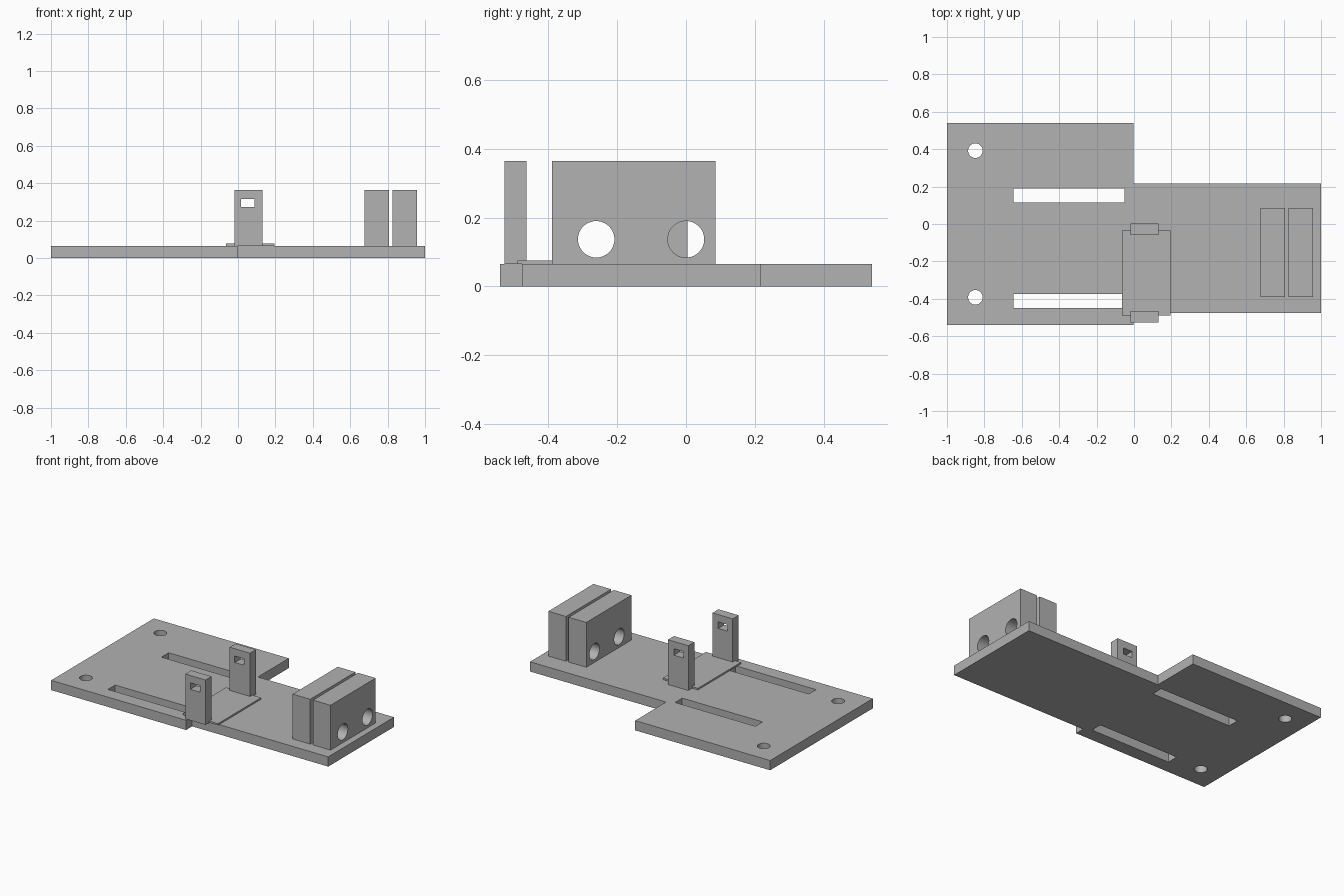
import bpy, bmesh, math
from mathutils import Matrix

if "Cube" in bpy.data.objects:
    bpy.data.objects.remove(bpy.data.objects["Cube"])

grey = bpy.data.materials.new("light_grey")
grey.diffuse_color = (0.445, 0.445, 0.445, 1)
grey.use_nodes = True
grey.node_tree.nodes["Principled BSDF"].inputs["Base Color"].default_value = grey.diffuse_color

T = 0.065      # base plate thickness
TOP = 0.364    # top of posts and blocks


def prism(name, pts, z0, z1):
    """Extrude an xy outline from z0 to z1."""
    bm = bmesh.new()
    face = bm.faces.new([bm.verts.new((x, y, z0)) for x, y in pts])
    ext = bmesh.ops.extrude_face_region(bm, geom=[face])
    for v in ext["geom"]:
        if isinstance(v, bmesh.types.BMVert):
            v.co.z = z1
    bmesh.ops.recalc_face_normals(bm, faces=bm.faces)
    me = bpy.data.meshes.new(name)
    bm.to_mesh(me)
    bm.free()
    me.materials.append(grey)
    ob = bpy.data.objects.new(name, me)
    bpy.context.collection.objects.link(ob)
    return ob


def box(name, x0, x1, y0, y1, z0, z1):
    return prism(name, [(x0, y0), (x1, y0), (x1, y1), (x0, y1)], z0, z1)


def circle(cx, cy, r, n=48):
    return [(cx + r * math.cos(2 * math.pi * i / n),
             cy + r * math.sin(2 * math.pi * i / n)) for i in range(n)]


def cut(ob, cutters):
    """Subtract the cutters, delete them, and smooth the bores."""
    bpy.ops.object.select_all(action='DESELECT')
    bpy.context.view_layer.objects.active = ob
    ob.select_set(True)
    for c in cutters:
        m = ob.modifiers.new("cut", 'BOOLEAN')
        m.operation, m.solver, m.object = 'DIFFERENCE', 'EXACT', c
        bpy.ops.object.modifier_apply(modifier=m.name)
        bpy.data.objects.remove(c)
    bpy.ops.object.shade_smooth_by_angle(angle=math.radians(30))


# stepped base plate with two slots and two screw holes
base = prism("base_plate", [(-1, -0.541), (-0.004, -0.541), (-0.004, -0.477), (1, -0.477),
                            (1, 0.216), (-0.004, 0.216), (-0.004, 0.541), (-1, 0.541)], 0, T)
cut(base, [box("slot_cutter", -0.645, -0.052, y, y + 0.076, -0.1, 0.2) for y in (-0.45, 0.114)] +
    [prism("hole_cutter", circle(-0.848, y, 0.039), -0.1, 0.2) for y in (-0.392, 0.392)])

# thin raised pad between the posts
box("thin_pad", -0.063, 0.195, -0.489, -0.035, T, T + 0.011)

# two upright posts with a small rectangular window
for name, y0 in (("front_post", -0.527), ("back_post", -0.059)):
    post = box(name, -0.02, 0.13, y0, y0 + 0.063, T, TOP)
    cut(post, [box("window_cutter", 0.017, 0.087, y0 - 0.1, y0 + 0.2, 0.272, 0.315)])

# pair of blocks bored through along x
for name, x0 in (("inner_block", 0.676), ("outer_block", 0.826)):
    block = box(name, x0, x0 + 0.13, -0.39, 0.086, T, TOP)
    bores = []
    for y in (-0.261, 0.0):
        c = prism("bore_cutter", circle(0, 0, 0.053), -0.2, 0.2)
        c.data.transform(Matrix.Translation((x0 + 0.065, y, 0.137)) @
                         Matrix.Rotation(math.pi / 2, 4, 'Y'))
        bores.append(c)
    cut(block, bores)
